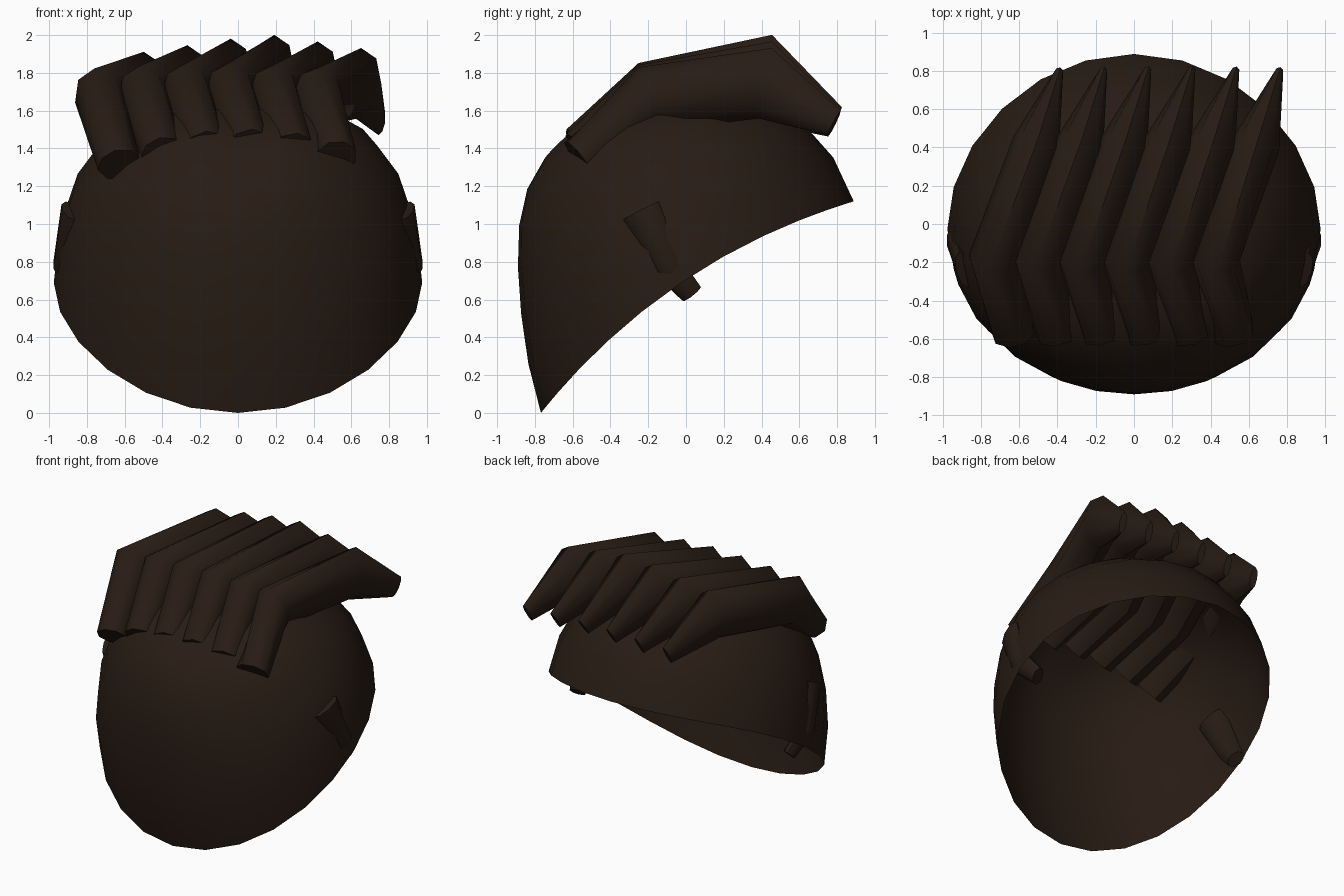
import bpy, bmesh, math
from mathutils import Vector

if "Cube" in bpy.data.objects:
    bpy.data.objects.remove(bpy.data.objects["Cube"])

mat = bpy.data.materials.new("dark_brown")
mat.diffuse_color = (0.021, 0.0115, 0.007, 1)
mat.use_nodes = True
mat.node_tree.nodes["Principled BSDF"].inputs["Base Color"].default_value = mat.diffuse_color


def finish(name, bm, angle):
    bmesh.ops.recalc_face_normals(bm, faces=bm.faces)
    me = bpy.data.meshes.new(name)
    bm.to_mesh(me)
    bm.free()
    me.materials.append(mat)
    ob = bpy.data.objects.new(name, me)
    bpy.context.collection.objects.link(ob)
    bpy.ops.object.select_all(action='DESELECT')
    ob.select_set(True)
    bpy.context.view_layer.objects.active = ob
    bpy.ops.object.shade_smooth_by_angle(angle=math.radians(angle))
    return ob


def sweep(name, pts, sizes, side=None, rolls=(0, 0, 0, 0), n=8):
    """Tapered eight-sided lock along a path; sizes are (half width, half height)."""
    bm = bmesh.new()
    pts = [Vector(p) for p in pts]
    rings = []
    for i, p in enumerate(pts):
        t = Vector()
        if i:
            t += (p - pts[i - 1]).normalized()
        if i < len(pts) - 1:
            t += (pts[i + 1] - p).normalized()
        t.normalize()
        w = Vector(side) if side else t.cross(Vector((0, 0, 1))).normalized()
        w.z += rolls[i]
        w = (w - t * w.dot(t)).normalized()
        h = w.cross(t)
        a, b = sizes[i]
        rings.append([bm.verts.new(p + w * a * math.cos(k * math.tau / n)
                                   + h * b * math.sin(k * math.tau / n)) for k in range(n)])
    for r, s in zip(rings, rings[1:]):
        for k in range(n):
            bm.faces.new((r[k], r[(k + 1) % n], s[(k + 1) % n], s[k]))
    bm.faces.new(rings[0])
    bm.faces.new(rings[-1])
    return finish(name, bm, 50)


# Hair cap: open tilted half ellipsoid whose rim arches up at the sides
SEG, ROWS = 24, 7
centre = Vector((0, 0.06, 0.56))
u_dir, a_dir = Vector((0, 0.828, 0.56)), Vector((0, -0.56, 0.828))
bm = bmesh.new()
rows = []


def dome(phi):
    s = math.sin(phi)
    return centre + u_dir * (0.31 * s - 0.33 * s ** 3) + a_dir * 1.135 * s


for r in range(ROWS):
    phi = r / ROWS * math.pi / 2
    ring = []
    for k in range(SEG):
        th = k * math.tau / SEG
        rim = (Vector((0.975 * math.sin(th), 0, 0)) - u_dir * math.cos(th)
               + a_dir * 0.155 * math.sin(th) ** 2)
        ring.append(bm.verts.new(dome(phi) + rim * math.cos(phi)))
    rows.append(ring)
top = bm.verts.new(dome(math.pi / 2))
for k in range(SEG):
    j = (k + 1) % SEG
    for lo, hi in zip(rows, rows[1:]):
        bm.faces.new((lo[k], lo[j], hi[j], hi[k]))
    bm.faces.new((rows[-1][k], rows[-1][j], top))
finish("hair_cap", bm, 60)

# Six overlapping swept locks across the top: lift, front tip drop, front tip roll
locks = [(0, -0.04, 0.5), (0.035, 0.02, 0.35), (0.07, 0.05, 0.15),
         (0.09, 0.06, 0), (0.055, 0.04, -0.15), (0.02, 0, -0.4)]
for i, (dz, tip, roll) in enumerate(locks):
    x = 0.23 * i
    sweep(f"top_lock_{i + 1}",
          [(x - 0.63, -0.575, 1.355 + tip), (x - 0.73, -0.18, 1.66 + dz * 0.3),
           (x - 0.51, 0.42, 1.725 + dz), (x - 0.395, 0.785, 1.53 + dz * 0.3)],
          [(0.115, 0.105), (0.135, 0.18), (0.125, 0.19), (0.025, 0.075)],
          rolls=(roll, roll * 0.3, 0, 0))

# Small sideburn locks, mirrored
for s, label in ((-1, "left"), (1, "right")):
    sweep(f"{label}_sideburn",
          [(s * 0.885, -0.24, 1.07), (s * 0.92, -0.10, 0.78), (s * 0.87, 0.03, 0.63)],
          [(0.11, 0.045), (0.085, 0.06), (0.065, 0.045)], side=(s * 0.25, 0.9, 0.3))
